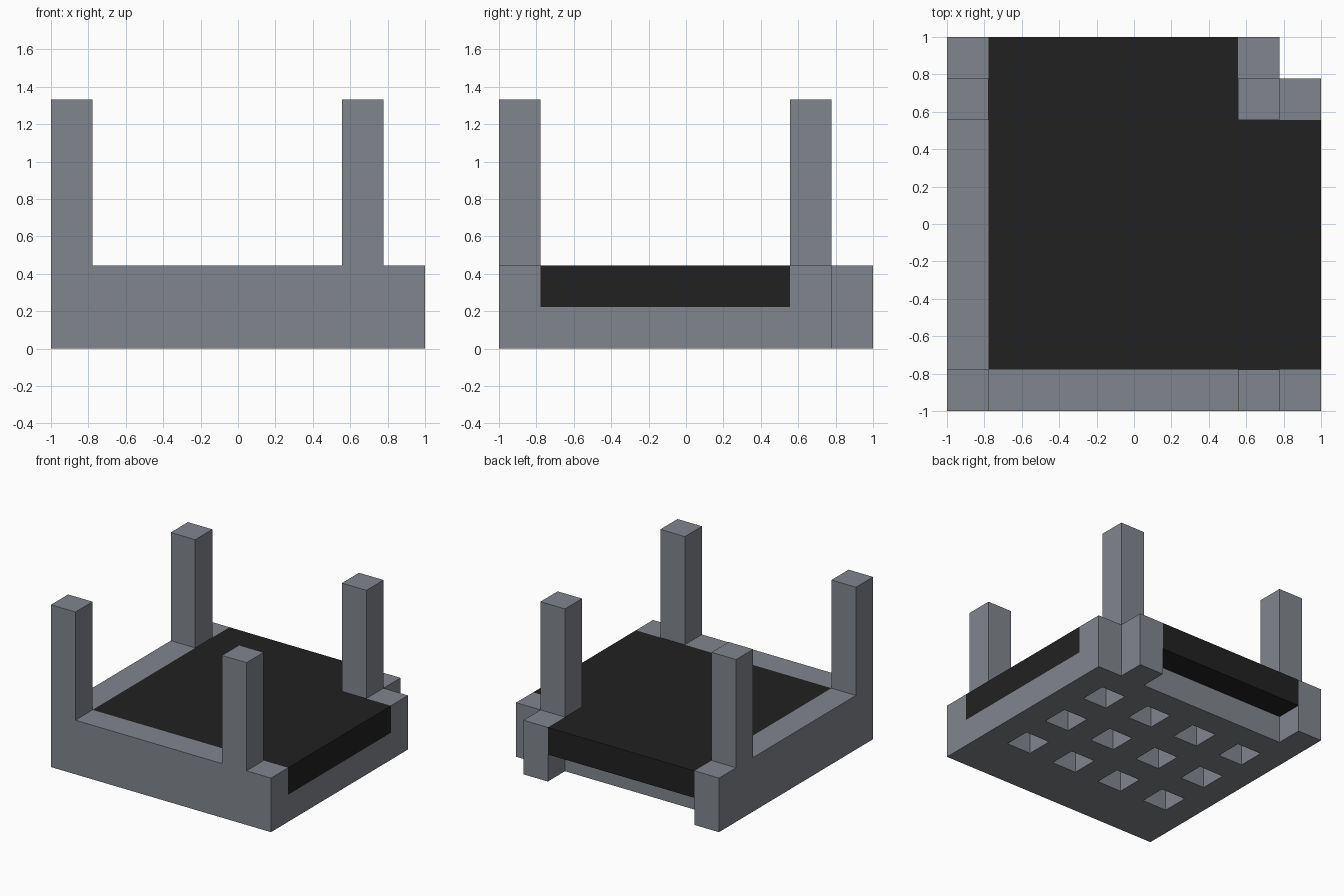
import bpy, bmesh

cube = bpy.data.objects.get("Cube")
if cube:
    bpy.data.objects.remove(cube, do_unlink=True)

U = 2 / 9  # one grid cell; the model is 9 x 9 x 6 cells


def make_material(name, color):
    mat = bpy.data.materials.new(name)
    mat.use_nodes = True
    mat.diffuse_color = color
    mat.node_tree.nodes["Principled BSDF"].inputs["Base Color"].default_value = color
    return mat


def prism(name, outlines, z0, z1, mat):
    """Extrude outlines, given in cells from the front right-hand corner, from z0 to z1."""
    bm = bmesh.new()
    for outline in outlines:
        face = bm.faces.new([bm.verts.new((x * U - 1, y * U - 1, z0 * U)) for x, y in outline])
        top = bmesh.ops.extrude_face_region(bm, geom=[face], use_keep_orig=True)["geom"]
        moved = [g for g in top if isinstance(g, bmesh.types.BMVert)]
        bmesh.ops.translate(bm, vec=(0, 0, (z1 - z0) * U), verts=moved)
    bmesh.ops.recalc_face_normals(bm, faces=bm.faces[:])
    mesh = bpy.data.meshes.new(name)
    bm.to_mesh(mesh)
    bm.free()
    mesh.materials.append(mat)
    obj = bpy.data.objects.new(name, mesh)
    bpy.context.collection.objects.link(obj)
    return obj


def rect(x0, y0, x1, y1):
    return [(x0, y0), (x1, y0), (x1, y1), (x0, y1)]


def notched(lo, hi, corner):
    """Square outline with a square notch in the back +x corner."""
    return [(lo, lo), (hi, lo), (hi, corner), (corner, corner), (corner, hi), (lo, hi)]


def cut(target, cutter):
    cutter.hide_render = True
    mod = target.modifiers.new(cutter.name, 'BOOLEAN')
    mod.operation = 'DIFFERENCE'
    mod.solver = 'EXACT'
    mod.object = cutter
    bpy.context.view_layer.objects.active = target
    bpy.ops.object.modifier_apply(modifier=mod.name)
    bpy.data.objects.remove(cutter, do_unlink=True)


grey = make_material("stone_grey", (0.22, 0.235, 0.262, 1))
black = make_material("soft_black", (0.0155, 0.0155, 0.0155, 1))

# Base block with a notched corner, a recess for the panel, a back undercut and sockets below
base = prism("base_frame", [notched(0, 9, 8)], 0, 2, grey)
cut(base, prism("panel_recess_cutter", [notched(1, 10, 7)], 1, 3, grey))
cut(base, prism("undercut_cutter", [rect(1, 8, 7, 10)], -1, 1.5, grey))
sockets = [rect(x, y, x + 1, y + 1) for x in (1, 3, 5, 7) for y in (2, 4, 6)]
cut(base, prism("socket_cutter", sockets, -1, 1.5, grey))

# Dark panel, flush with the rim and open to the back and +x sides
prism("dark_panel", [notched(1, 9, 7)], 1, 2, black)

# Four upright posts
for depth, y in (("front", 0), ("back", 7)):
    for side, x in (("right", 0), ("left", 7)):
        prism(f"{depth}_{side}_post", [rect(x, y, x + 1, y + 1)], 2, 6, grey)
